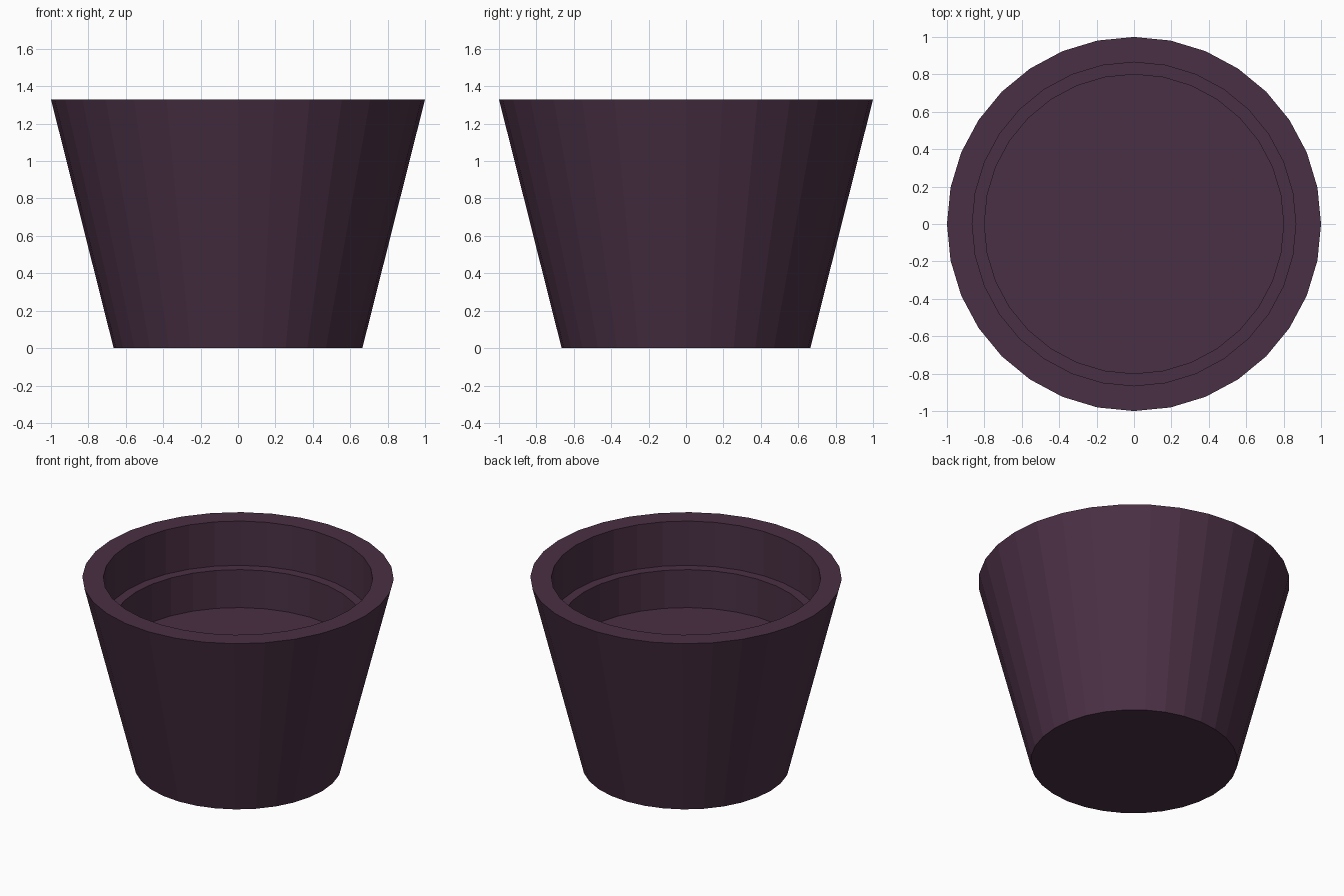
import bpy, bmesh, math

if "Cube" in bpy.data.objects:
    bpy.data.objects.remove(bpy.data.objects["Cube"])

SIDES = 32

# Plum-coloured plastic
mat = bpy.data.materials.new("dark plum")
mat.diffuse_color = (0.068, 0.029, 0.058, 1)
mat.use_nodes = True
mat.node_tree.nodes["Principled BSDF"].inputs["Base Color"].default_value = mat.diffuse_color

# Pot profile (radius, height): base, outer wall, rim, inner wall, ledge, inner floor
profile = [(0.665, 0.0), (1.0, 1.33), (0.865, 1.33), (0.865, 1.016),
           (0.80, 1.016), (0.80, 0.747)]

bm = bmesh.new()
rings = []
for r, z in profile:
    rings.append([bm.verts.new((r * math.cos(2 * math.pi * i / SIDES),
                                r * math.sin(2 * math.pi * i / SIDES), z))
                  for i in range(SIDES)])
for a, b in zip(rings, rings[1:]):
    for i in range(SIDES):
        j = (i + 1) % SIDES
        bm.faces.new((a[i], a[j], b[j], b[i]))

# Underside and inner floor
bm.faces.new(rings[0][::-1])
bm.faces.new(rings[-1])
bmesh.ops.recalc_face_normals(bm, faces=bm.faces)

mesh = bpy.data.meshes.new("plant_pot")
bm.to_mesh(mesh)
bm.free()
mesh.materials.append(mat)
pot = bpy.data.objects.new("plant_pot", mesh)
bpy.context.collection.objects.link(pot)
